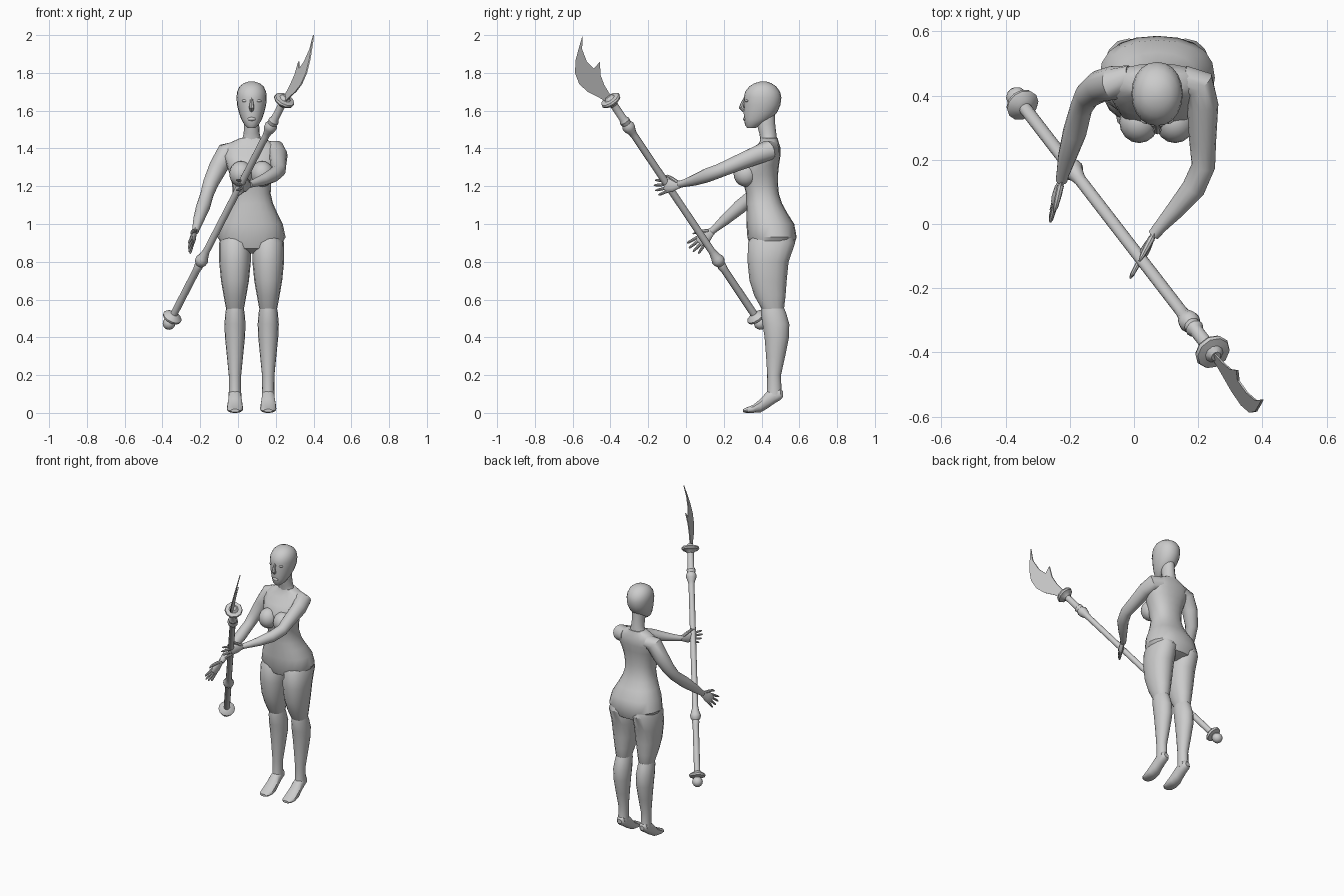
import bpy, bmesh, math
from mathutils import Vector as V

CX = 0.072  # body centre line


def finish(name, bm, angle=35):
    bmesh.ops.recalc_face_normals(bm, faces=bm.faces)
    me = bpy.data.meshes.new(name)
    bm.to_mesh(me)
    bm.free()
    ob = bpy.data.objects.new(name, me)
    bpy.context.collection.objects.link(ob)
    bpy.ops.object.select_all(action='DESELECT')
    ob.select_set(True)
    bpy.context.view_layer.objects.active = ob
    bpy.ops.object.shade_smooth_by_angle(angle=math.radians(angle))
    return ob


def skin(name, rings, n=16, power=2.0, angle=35):
    """Rings of (centre, half-axis u, half-axis v) joined into a closed skin."""
    bm = bmesh.new()
    loops = []
    for c, u, v in rings:
        loop = []
        for i in range(n):
            a = 2 * math.pi * i / n
            ca, sa = math.cos(a), math.sin(a)
            ca = math.copysign(abs(ca) ** (2 / power), ca)
            sa = math.copysign(abs(sa) ** (2 / power), sa)
            loop.append(bm.verts.new(c + u * ca + v * sa))
        loops.append(loop)
    for p, q in zip(loops, loops[1:]):
        for i in range(n):
            j = (i + 1) % n
            bm.faces.new((p[i], p[j], q[j], q[i]))
    bm.faces.new(loops[0])
    bm.faces.new(loops[-1])
    return finish(name, bm, angle)


def stack(name, x, rows, **kw):
    """Upright form from rows of (z, front y, back y, half width, x shift)."""
    return skin(name, [(V((x + (r[4] if len(r) > 4 else 0), (r[1] + r[2]) / 2, r[0])),
                        V((r[3], 0, 0)), V((0, (r[2] - r[1]) / 2, 0))) for r in rows], **kw)


def tube(name, pts, ref=V((0, 0, 1)), flat=1.0, **kw):
    """Round limb through points (x, y, z, radius); flat thins it across ref."""
    ps = [V(p[:3]) for p in pts]
    rings = []
    for i, p in enumerate(ps):
        t = (ps[min(i + 1, len(ps) - 1)] - ps[max(i - 1, 0)]).normalized()
        s = t.cross(ref).normalized()
        rings.append((p, s * pts[i][3] * flat, s.cross(t) * pts[i][3]))
    return skin(name, rings, **kw)


def ball(name, loc, size):
    bm = bmesh.new()
    bmesh.ops.create_uvsphere(bm, u_segments=16, v_segments=10, radius=1)
    bmesh.ops.scale(bm, vec=V(size), verts=bm.verts)
    bmesh.ops.translate(bm, vec=V(loc), verts=bm.verts)
    return finish(name, bm)


# torso, with neck running into the head
stack("torso", CX, [
    (0.845, .40, .50, .06), (0.87, .345, .565, .145), (0.93, .325, .586, .18),
    (1.0, .32, .573, .165), (1.06, .32, .535, .135), (1.11, .318, .508, .113),
    (1.16, .318, .492, .101), (1.21, .305, .487, .103), (1.26, .295, .487, .115),
    (1.31, .30, .492, .132), (1.36, .335, .50, .148), (1.405, .37, .50, .145),
    (1.435, .39, .49, .105), (1.455, .395, .485, .06)], n=20, power=2.3)
stack("neck", CX, [(1.40, .40, .485, .08), (1.45, .393, .482, .05), (1.48, .388, .478, .042),
                   (1.53, .375, .472, .04), (1.58, .37, .47, .04)])
for s, side in ((-1, "right"), (1, "left")):
    ball(side + "_breast", (CX + s * .056, .318, 1.265), (.062, .066, .068))

# head and face
stack("head", CX, [
    (1.507, .325, .365, .018), (1.525, .312, .40, .038), (1.555, .308, .45, .055),
    (1.59, .305, .482, .067), (1.63, .307, .50, .077), (1.67, .306, .505, .08),
    (1.70, .313, .498, .077), (1.728, .335, .478, .064), (1.745, .362, .452, .043),
    (1.754, .392, .425, .016)], n=20, power=2.1)
tube("nose", [(CX, .312, 1.668, .006), (CX, .300, 1.64, .01), (CX, .293, 1.617, .014),
              (CX, .308, 1.60, .010)], ref=V((0, 1, 0)), n=8)
ball("lips", (CX, .311, 1.556), (.022, .010, .010))
for s, side in ((-1, "right"), (1, "left")):
    ball(side + "_eye", (CX + s * .034, .325, 1.652), (.018, .013, .008))

# legs and pointed feet
for s, side in ((-1, "right"), (1, "left")):
    x = CX + s * .088
    stack(side + "_thigh", x, [
        (.95, .36, .56, .06), (.90, .328, .578, .084), (.80, .326, .543, .084),
        (.70, .336, .533, .074), (.62, .362, .527, .06), (.56, .395, .52, .049),
        (.53, .41, .51, .04)], power=2.2)
    stack(side + "_shin", x, [
        (.565, .40, .515, .044), (.53, .396, .53, .051), (.47, .405, .547, .056),
        (.40, .416, .545, .053), (.30, .424, .525, .043), (.20, .43, .503, .033),
        (.13, .43, .505, .032), (.09, .425, .51, .034)])
    feet = [(.302, .004, .02, .022), (.318, .0, .028, .036), (.355, .0, .042, .043),
            (.395, .002, .075, .041), (.43, .022, .115, .036), (.47, .05, .135, .033),
            (.50, .068, .13, .03), (.514, .085, .115, .016)]
    skin(side + "_foot", [(V((x, y, (a + b) / 2)), V((w, 0, 0)), V((0, 0, (b - a) / 2)))
                          for y, a, b, w in feet], n=14, power=2.3)

# arms
tube("left_arm", [
    (.15, .45, 1.395, .045), (.20, .435, 1.39, .053), (.214, .37, 1.362, .049),
    (.214, .26, 1.317, .042), (.216, .18, 1.283, .037), (.185, .11, 1.257, .037),
    (.13, .045, 1.232, .029), (.085, -.005, 1.217, .021), (.06, -.035, 1.21, .018)], n=14)
tube("right_arm", [
    (-.01, .45, 1.395, .045), (-.06, .44, 1.38, .054), (-.105, .43, 1.30, .05),
    (-.145, .40, 1.215, .041), (-.165, .36, 1.155, .035), (-.185, .285, 1.09, .037),
    (-.208, .21, 1.025, .029), (-.222, .155, .977, .020), (-.226, .135, .96, .018)],
    ref=V((1, 0, 0)), n=14)


def hand(side, wrist, forward, up):
    """Flat palm, four fanned fingers and a thumb on the up side."""
    w, f = V(wrist), V(forward).normalized()
    u = V(up)
    u = (u - f * u.dot(f)).normalized()
    P = lambda a, b, r: (*(w + f * a + u * b), r)
    tube(side + "_palm", [P(-.015, 0, .018), P(.015, 0, .024), P(.045, 0, .034),
                          P(.075, 0, .034), P(.088, 0, .028)], ref=u, flat=.42, n=12)
    for i, (b, length) in enumerate(((.026, .062), (.009, .072), (-.009, .067), (-.026, .052))):
        k = length
        tube(f"{side}_finger_{i + 1}", [P(.07, b, .0085), P(.08 + k * .4, b * 1.25, .008),
             P(.08 + k * .85, b * 1.5, .0065), P(.08 + k, b * 1.55, .003)], ref=u, n=8)
    tube(side + "_thumb", [P(.01, .012, .011), P(.04, .036, .010), P(.065, .052, .008),
                           P(.085, .057, .003)], ref=u, n=8)


hand("left", (.06, -.035, 1.21), (-.075, -.14, -.02), (0, 0, 1))
hand("right", (-.226, .135, .96), (-.03, -.095, -.085), (0, -.5, 1))

# polearm: turned shaft, pommel and guard along one slanted axis
base, tip = V((-.36, .387, .483)), V((.246, -.40, 1.657))
axis = (tip - base).normalized()
su = axis.cross(V((0, 0, 1))).normalized()
sv = axis.cross(su)
L = (tip - base).length


def turned(name, prof, n=12):
    return skin(name, [(base + axis * s, su * r, sv * r) for s, r in prof], n=n)


turned("shaft", [(.0, .02), (.36, .02), (.385, .024), (.395, .022), (.41, .032), (.43, .035),
                 (.445, .028), (.475, .021), (.49, .019), (L - .25, .019), (L - .225, .022),
                 (L - .20, .032), (L - .18, .034), (L - .165, .026), (L - .145, .029),
                 (L - .13, .021), (L, .021)])
turned("pommel_ball", [(.034 * math.sin(a) - .012, max(.034 * math.cos(a), .001))
                       for a in [math.pi * (i / 8 - .5) for i in range(9)]])
turned("pommel_ring", [(.018, .038), (.022, .05), (.034, .053), (.04, .048), (.05, .03), (.056, .02)])
turned("guard", [(L - .035, .022), (L - .022, .034), (L - .014, .053), (L - .004, .058),
                 (L + .006, .054), (L + .01, .03), (L + .025, .016)], n=10)

# curved blade with a rear spur, cut as a (y, z) outline on a slanted plane
outline = [(-.547, 2.0), (-.565, 1.94), (-.584, 1.87), (-.588, 1.80), (-.565, 1.74),
           (-.52, 1.70), (-.465, 1.672), (-.42, 1.645), (-.395, 1.655), (-.405, 1.69),
           (-.432, 1.735), (-.453, 1.79), (-.455, 1.86), (-.488, 1.822), (-.525, 1.86), (-.55, 1.925)]
bm = bmesh.new()
face = bm.faces.new([bm.verts.new((.394 - .43 * (y + .547) + .277 * (z - 1.99), y, z))
                     for y, z in outline])
new = bmesh.ops.extrude_face_region(bm, geom=[face])["geom"]
bmesh.ops.translate(bm, vec=(.007, 0, 0), verts=[g for g in new if isinstance(g, bmesh.types.BMVert)])
finish("blade", bm)
